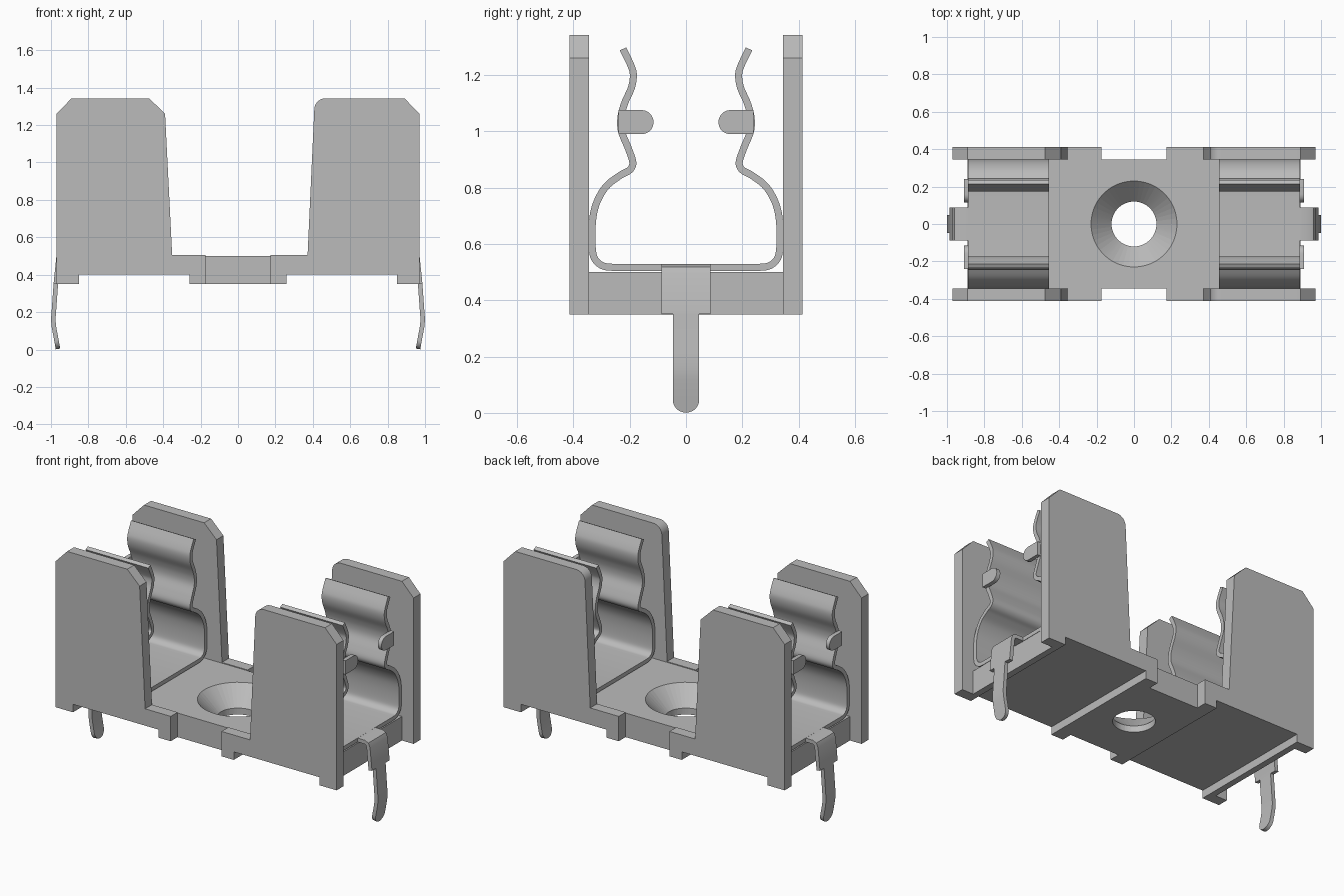
import bpy, bmesh, math
from mathutils import Vector

cube = bpy.data.objects.get("Cube")
if cube:
    bpy.data.objects.remove(cube, do_unlink=True)

grey = bpy.data.materials.new("light grey")
grey.use_nodes = True
colour = (0.5, 0.5, 0.5, 1)
grey.diffuse_color = colour
grey.node_tree.nodes["Principled BSDF"].inputs["Base Color"].default_value = colour


def add_object(name, bm, smooth=True):
    bmesh.ops.recalc_face_normals(bm, faces=bm.faces)
    mesh = bpy.data.meshes.new(name)
    bm.to_mesh(mesh)
    bm.free()
    mesh.materials.append(grey)
    ob = bpy.data.objects.new(name, mesh)
    bpy.context.collection.objects.link(ob)
    bpy.ops.object.select_all(action="DESELECT")
    ob.select_set(True)
    bpy.context.view_layer.objects.active = ob
    if smooth:
        bpy.ops.object.shade_smooth_by_angle(angle=math.radians(35))
    return ob


def place(axis, u, v, t):
    return (t, u, v) if axis == "x" else (u, t, v)


def prism(name, outline, axis, a, b):
    """Extrude a flat outline along x or y."""
    bm = bmesh.new()
    ends = [[bm.verts.new(place(axis, u, v, t)) for u, v in outline] for t in (a, b)]
    for loop in ends:
        bm.faces.new(loop)
    n = len(outline)
    for i in range(n):
        j = (i + 1) % n
        bm.faces.new((ends[0][i], ends[0][j], ends[1][j], ends[1][i]))
    return add_object(name, bm)


def strip(name, points, thickness, spans, axis):
    """Bent sheet metal: follow a path, with a span along the axis at each point."""
    pts = [Vector(p) for p in points]
    bm = bmesh.new()
    rings = []
    for i, p in enumerate(pts):
        d = (pts[min(i + 1, len(pts) - 1)] - pts[max(i - 1, 0)]).normalized()
        off = Vector((-d.y, d.x)) * thickness / 2
        a, b = spans[i]
        corners = ((p + off, a), (p + off, b), (p - off, b), (p - off, a))
        rings.append([bm.verts.new(place(axis, q.x, q.y, t)) for q, t in corners])
    for r, s in zip(rings, rings[1:]):
        for k in range(4):
            m = (k + 1) % 4
            bm.faces.new((r[k], r[m], s[m], s[k]))
    bm.faces.new(rings[0])
    bm.faces.new(rings[-1])
    return add_object(name, bm)


def spline(pts, steps=5):
    """Smooth curve through the points."""
    p = [Vector(q) for q in pts]
    p = [p[0] * 2 - p[1]] + p + [p[-1] * 2 - p[-2]]
    out = []
    for a, b, c, d in zip(p, p[1:], p[2:], p[3:]):
        for k in range(steps):
            t = k / steps
            out.append(0.5 * (2 * b + (c - a) * t + (2 * a - 5 * b + 4 * c - d) * t ** 2
                              + (3 * b - a - 3 * c + d) * t ** 3))
    return out + [p[-2]]


def arc(cx, cz, r, start, end, n=10):
    angles = [math.radians(start + (end - start) * k / n) for k in range(n + 1)]
    return [(cx + r * math.cos(a), cz + r * math.sin(a)) for a in angles]


# Base block with raised underside between its feet
half = [(0.26, 0.35), (0.26, 0.4), (0.85, 0.4), (0.85, 0.35), (0.89, 0.35), (0.89, 0.5)]
outline = half + [(-x, z) for x, z in reversed(half)]
base = prism("base", outline, "y", -0.345, 0.345)

# Countersunk screw hole
bm = bmesh.new()
profile = [(0.12, 0.3), (0.12, 0.39), (0.23, 0.5), (0.23, 0.55)]
sides = 48
rings = [[bm.verts.new((r * math.cos(k * math.tau / sides), r * math.sin(k * math.tau / sides), z))
          for k in range(sides)] for r, z in profile]
for r, s in zip(rings, rings[1:]):
    for k in range(sides):
        m = (k + 1) % sides
        bm.faces.new((r[k], r[m], s[m], s[k]))
bm.faces.new(rings[0])
bm.faces.new(rings[-1])
cutter = add_object("hole_cutter", bm, smooth=False)
cutter.hide_render = True
cut = base.modifiers.new("hole", "BOOLEAN")
cut.object = cutter
cut.solver = "EXACT"
bpy.ops.object.select_all(action="DESELECT")
base.select_set(True)
bpy.context.view_layer.objects.active = base
bpy.ops.object.modifier_apply(modifier=cut.name)
bpy.data.objects.remove(cutter, do_unlink=True)
bpy.ops.object.shade_smooth_by_angle(angle=math.radians(35))

# Tall guard walls: the inner top corner is rounded on the left, cut on the right
foot = [(0.175, 0.35), (0.26, 0.35), (0.26, 0.4), (0.85, 0.4), (0.85, 0.35), (0.97, 0.35),
        (0.97, 1.26), (0.89, 1.343)]
left_wall = foot + arc(0.468, 1.283, 0.06, 90, 178, 8) + [(0.372, 0.505), (0.175, 0.505)]
right_wall = foot + [(0.475, 1.343), (0.39, 1.26), (0.352, 0.505), (0.175, 0.505)]
right_wall = [(-x, z) for x, z in right_wall]
for side, shape in (("left", left_wall), ("right", right_wall)):
    for end, s in (("front", -1), ("back", 1)):
        prism(f"{end}_{side}_wall", shape, "y", s * 0.345, s * 0.413)

# Spring clip path from the middle of its floor to its lip
clip_half = [(0.26, 0.517), (0.295, 0.522), (0.323, 0.545), (0.333, 0.585), (0.333, 0.67),
             (0.32, 0.74), (0.285, 0.803), (0.235, 0.843), (0.2, 0.863), (0.189, 0.89),
             (0.205, 0.94), (0.229, 1.0), (0.231, 1.05), (0.218, 1.1), (0.194, 1.155),
             (0.187, 1.2), (0.196, 1.235), (0.224, 1.293)]
wing = spline(clip_half)
clip_path = [(-p.x, p.y) for p in reversed(wing)] + [(p.x, p.y) for p in wing]

# Stop outline, rounded towards the middle
stop = [(0.24, 1.076), (0.24, 0.99)] + arc(0.158, 1.033, 0.043, 270, 90)

# Solder leg: wide shoulder, then a narrow bent pin with a round tip
shoulder = [(0.88, 0.517), (0.935, 0.517), (0.952, 0.51), (0.96, 0.49), (0.974, 0.35)]
pin = [(0.974, 0.352), (0.984, 0.21), (0.988, 0.16), (0.984, 0.12)]
pin_widths = [0.047] * len(pin)
for k in range(9):
    a = math.radians(k * 10.9)
    z = 0.049 - 0.046 * math.sin(a)
    pin.append((0.962 + 0.18 * z, z))
    pin_widths.append(max(0.047 * math.cos(a), 0.004))

for side, s in (("left", 1), ("right", -1)):
    strip(f"{side}_clip", clip_path, 0.025, [(s * 0.455, s * 0.887)] * len(clip_path), "x")
    for end, t in (("front", -1), ("back", 1)):
        prism(f"{side}_{end}_stop", [(t * y, z) for y, z in stop], "x", s * 0.884, s * 0.91)
    strip(f"{side}_leg_shoulder", [(s * x, z) for x, z in shoulder], 0.024,
          [(-0.087, 0.087)] * len(shoulder), "y")
    strip(f"{side}_leg_pin", [(s * x, z) for x, z in pin], 0.024,
          [(-w, w) for w in pin_widths], "y")
